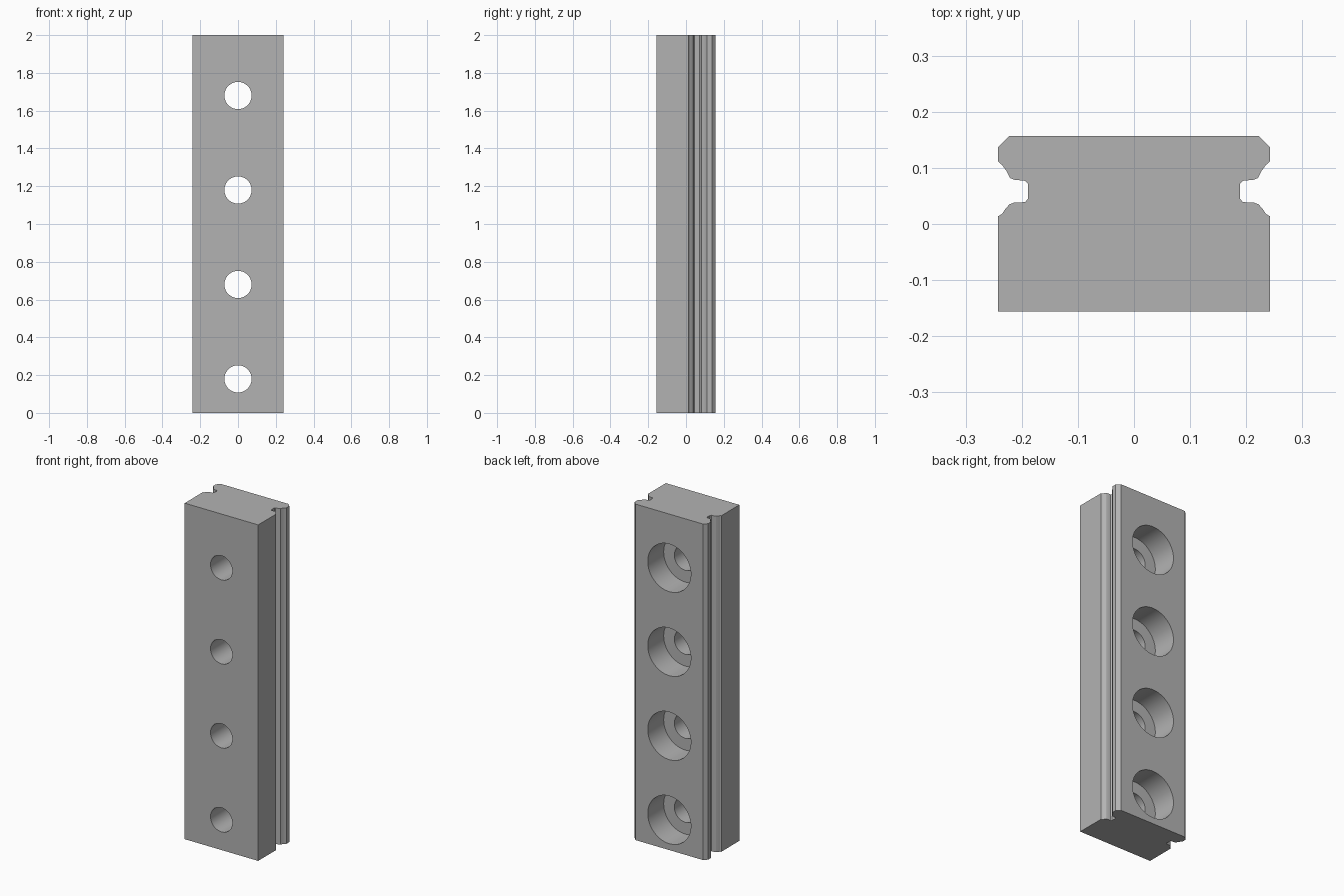
import bpy, bmesh, math

if "Cube" in bpy.data.objects:
    bpy.data.objects.remove(bpy.data.objects["Cube"])

LENGTH = 2.0
HOLE_Z = [0.18, 0.68, 1.18, 1.68]

steel = bpy.data.materials.new("brushed grey")
steel.diffuse_color = (0.45, 0.45, 0.45, 1)
steel.use_nodes = True
steel.node_tree.nodes["Principled BSDF"].inputs["Base Color"].default_value = steel.diffuse_color


def make_object(name, bm):
    bmesh.ops.recalc_face_normals(bm, faces=bm.faces)
    mesh = bpy.data.meshes.new(name)
    bm.to_mesh(mesh)
    bm.free()
    mesh.materials.append(steel)
    obj = bpy.data.objects.new(name, mesh)
    bpy.context.collection.objects.link(obj)
    return obj


def loft(bm, rings):
    """Skin a list of equal point rings and cap both ends."""
    loops = [[bm.verts.new(p) for p in ring] for ring in rings]
    for a, b in zip(loops, loops[1:]):
        n = len(a)
        for i in range(n):
            j = (i + 1) % n
            bm.faces.new((a[i], a[j], b[j], b[i]))
    bm.faces.new(loops[0])
    bm.faces.new(loops[-1])


# Rail: right half of the cross-section, mirrored and extruded upwards
right = [(0.242, -0.156), (0.242, 0.014), (0.235, 0.018), (0.229, 0.027),
         (0.222, 0.035), (0.214, 0.038), (0.194, 0.039), (0.189, 0.045),
         (0.189, 0.072), (0.194, 0.077), (0.214, 0.079), (0.221, 0.082),
         (0.227, 0.094), (0.235, 0.105), (0.242, 0.111), (0.242, 0.137),
         (0.222, 0.157)]
profile = right + [(-x, y) for x, y in reversed(right)]
bm = bmesh.new()
loft(bm, [[(x, y, z) for x, y in profile] for z in (0, LENGTH)])
rail = make_object("linear_rail", bm)

# Stepped cutter: through holes with wide counterbores from the back
SEG = 64
steps = [(0.072, -0.2), (0.072, 0.007), (0.142, 0.007), (0.142, 0.2)]
bm = bmesh.new()
for hz in HOLE_Z:
    loft(bm, [[(r * math.cos(2 * math.pi * i / SEG), y,
                hz + r * math.sin(2 * math.pi * i / SEG)) for i in range(SEG)]
              for r, y in steps])
cutter = make_object("bolt_hole_cutter", bm)
cutter.hide_render = True

# Cut the bolt holes
cut = rail.modifiers.new("bolt_holes", 'BOOLEAN')
cut.operation = 'DIFFERENCE'
cut.solver = 'EXACT'
cut.object = cutter
bpy.context.view_layer.objects.active = rail
rail.select_set(True)
bpy.ops.object.modifier_apply(modifier=cut.name)
bpy.data.objects.remove(cutter)

# Round hole walls, crisp rail edges
bpy.ops.object.shade_smooth_by_angle(angle=math.radians(25))
